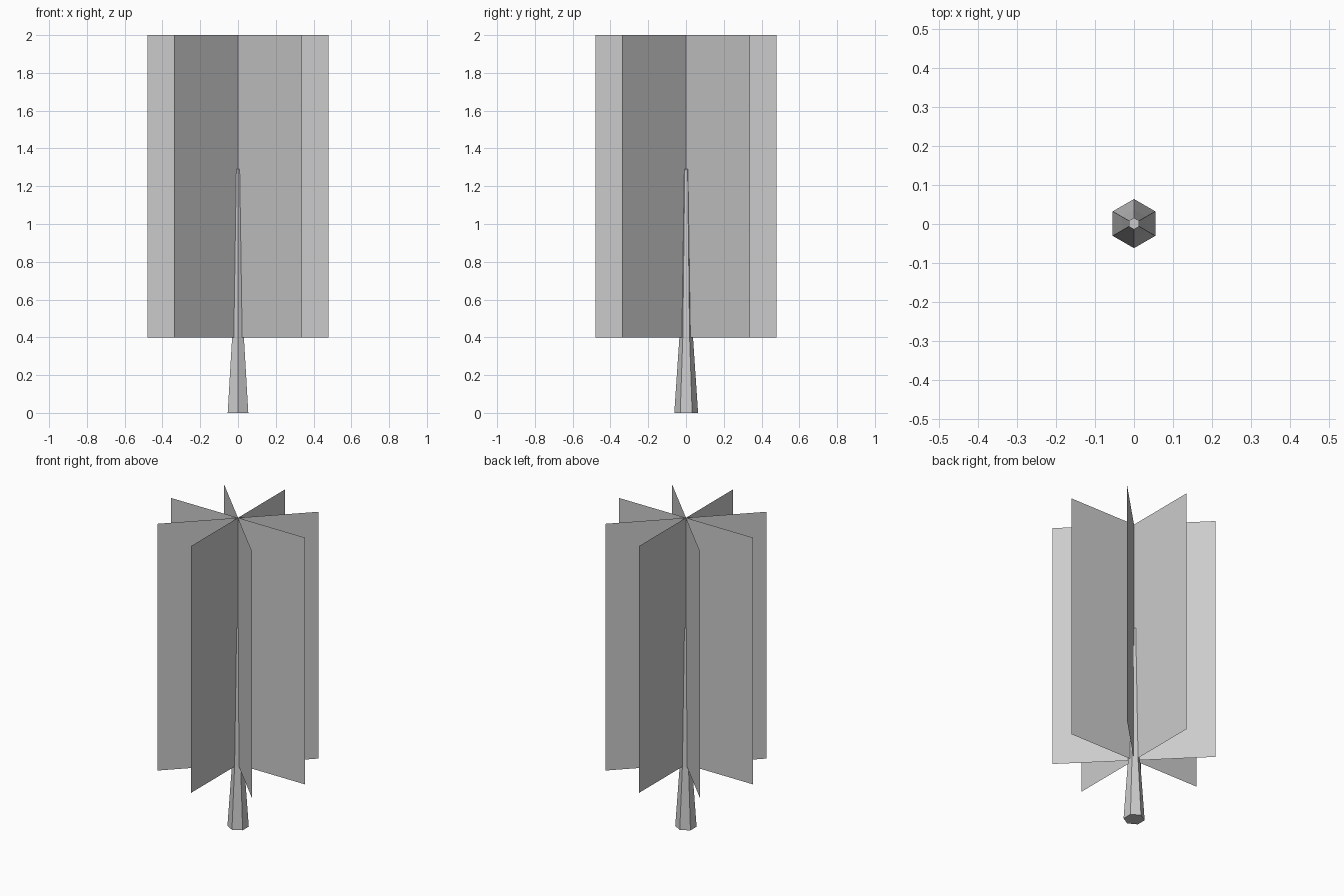
import bpy, bmesh, math

if "Cube" in bpy.data.objects:
    bpy.data.objects.remove(bpy.data.objects["Cube"])


def add_object(name, bm):
    bmesh.ops.recalc_face_normals(bm, faces=bm.faces)
    mesh = bpy.data.meshes.new(name)
    bm.to_mesh(mesh)
    bm.free()
    obj = bpy.data.objects.new(name, mesh)
    bpy.context.collection.objects.link(obj)
    return obj


# Trunk: six-sided tapering column, (radius, height) per ring
bm = bmesh.new()
rings = []
for r, z in [(0.063, 0.0), (0.036, 0.4), (0.015, 1.29)]:
    angles = [math.radians(90 + 60 * i) for i in range(6)]
    rings.append([bm.verts.new((r * math.cos(a), r * math.sin(a) + 0.001, z)) for a in angles])
for low, high in zip(rings, rings[1:]):
    for i in range(6):
        j = (i + 1) % 6
        bm.faces.new((low[i], low[j], high[j], high[i]))
bm.faces.new(rings[0][::-1])
bm.faces.new(rings[-1])
add_object("trunk", bm)

# Foliage: four upright cards crossing on the trunk axis
RADIUS, BOTTOM, TOP = 0.48, 0.4, 2.0
for k in range(4):
    a = math.radians(45 * k)
    x, y = RADIUS * math.cos(a), RADIUS * math.sin(a)
    bm = bmesh.new()
    corners = [(-x, -y, BOTTOM), (x, y, BOTTOM), (x, y, TOP), (-x, -y, TOP)]
    bm.faces.new([bm.verts.new(c) for c in corners])
    add_object(f"foliage_card_{k + 1}", bm)
